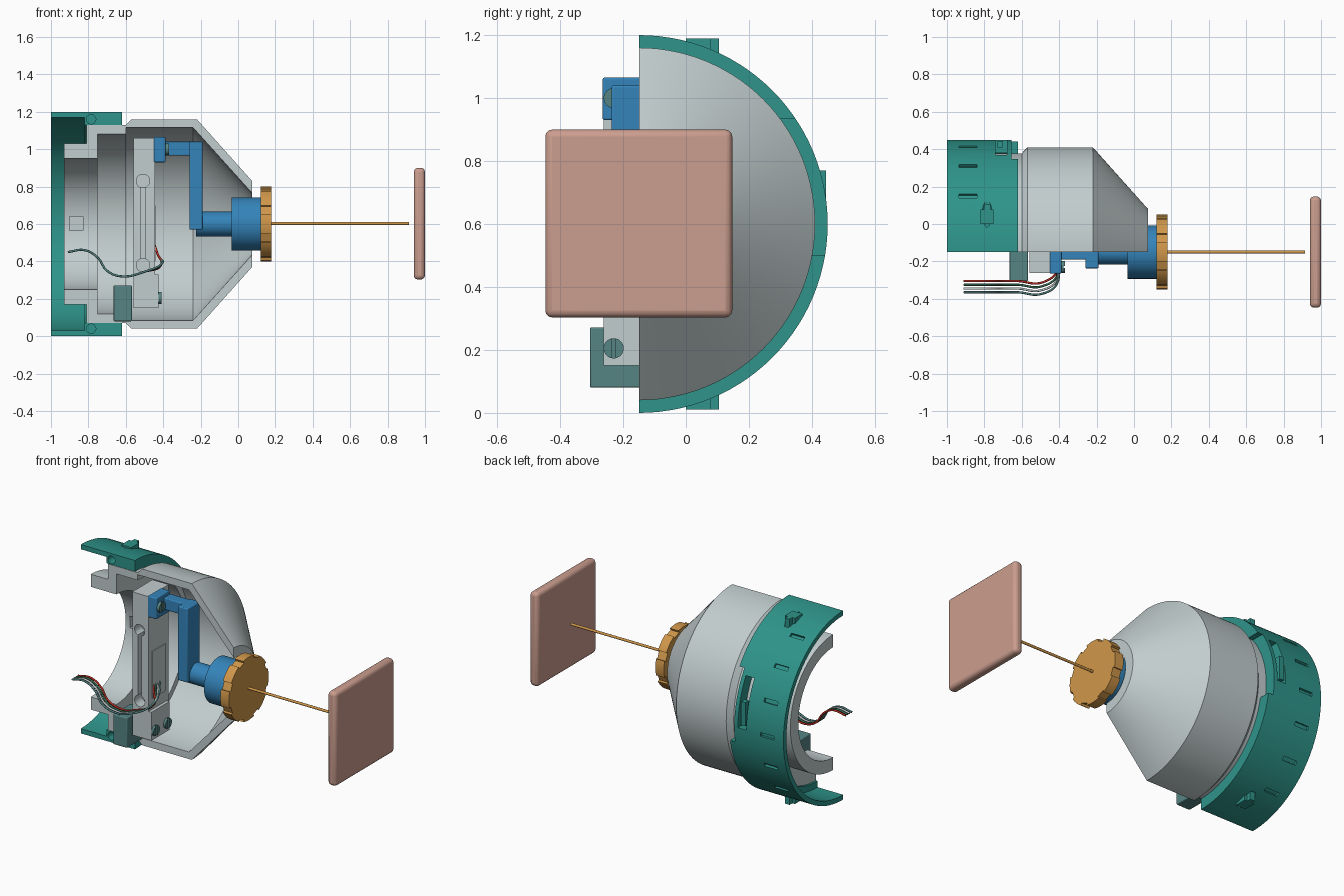
import bpy, bmesh, math
from mathutils import Matrix, Vector

cube = bpy.data.objects.get("Cube")
if cube:
    bpy.data.objects.remove(cube, do_unlink=True)

AXIS = Vector((0, -0.15, 0.6))   # shared centre line, running along x
built = []


def material(name, rgb):
    lin = [((c / 255 + 0.055) / 1.055) ** 2.4 for c in rgb] + [1]
    m = bpy.data.materials.new(name)
    m.use_nodes = True
    m.diffuse_color = lin
    m.node_tree.nodes["Principled BSDF"].inputs["Base Color"].default_value = lin
    return m


TEAL = material("teal", (46, 148, 138))
GRAY = material("light gray", (194, 205, 206))
BLUE = material("blue", (52, 132, 186))
ORANGE = material("orange", (208, 151, 74))
PINK = material("dusty pink", (203, 157, 142))
SLATE = material("slate green", (86, 132, 132))
RED = material("red", (190, 45, 35))
GREEN = material("dark green", (55, 110, 85))


def finish(name, bm, mat, bevel=0):
    bmesh.ops.recalc_face_normals(bm, faces=bm.faces)
    mesh = bpy.data.meshes.new(name)
    bm.to_mesh(mesh)
    bm.free()
    ob = bpy.data.objects.new(name, mesh)
    bpy.context.collection.objects.link(ob)
    if mat:
        mesh.materials.append(mat)
        built.append(ob)
    if bevel:
        mod = ob.modifiers.new("Bevel", 'BEVEL')
        mod.width, mod.segments = bevel, 3
    return ob


def add_box(bm, x, y, z, turn=None):
    """Box from (min, max) pairs, optionally moved by a matrix."""
    m = Matrix.Translation([(a + b) / 2 for a, b in (x, y, z)])
    m = m @ Matrix.Diagonal([b - a for a, b in (x, y, z)] + [1])
    bmesh.ops.create_cube(bm, size=1, matrix=turn @ m if turn else m)


def box(name, x, y, z, mat, bevel=0):
    bm = bmesh.new()
    add_box(bm, x, y, z)
    return finish(name, bm, mat, bevel)


def add_rod(bm, centre, r, length, axis='X', seg=32):
    turn = Matrix.Rotation(math.pi / 2, 4, 'Y' if axis == 'X' else 'X')
    bmesh.ops.create_cone(bm, cap_ends=True, segments=seg, radius1=r, radius2=r,
                          depth=length, matrix=Matrix.Translation(centre) @ turn)


def rod(name, x, r, mat, y=-0.15, z=0.6, seg=48):
    bm = bmesh.new()
    add_rod(bm, ((x[0] + x[1]) / 2, y, z), r, x[1] - x[0], seg=seg)
    return finish(name, bm, mat)


def half_shell(name, profile, mat, steps=56):
    """Sweep a closed (x, radius) profile half way round the centre line."""
    bm = bmesh.new()
    rings = []
    for i in range(steps + 1):
        a = math.pi * i / steps
        rings.append([bm.verts.new(AXIS + Vector((x, r * math.sin(a), r * math.cos(a))))
                      for x, r in profile])
    n = len(profile)
    for p, q in zip(rings, rings[1:]):
        for j in range(n):
            k = (j + 1) % n
            bm.faces.new((p[j], p[k], q[k], q[j]))
    bm.faces.new(rings[0])
    bm.faces.new(rings[-1])
    return finish(name, bm, mat)


def cut(ob, cutter_bm):
    cutter = finish("cutter", cutter_bm, None)
    cutter.hide_render = True
    mod = ob.modifiers.new("Cut", 'BOOLEAN')
    mod.operation, mod.solver, mod.object = 'DIFFERENCE', 'EXACT', cutter
    bpy.context.view_layer.objects.active = ob
    bpy.ops.object.modifier_apply(modifier=mod.name)
    bpy.data.objects.remove(cutter, do_unlink=True)


def around(angle):
    return Matrix.Translation(AXIS) @ Matrix.Rotation(-math.radians(angle), 4, 'X')


# Cutaway housing with conical nose
housing = half_shell("housing", [
    (-.93, .35), (-.93, .43), (-.81, .43), (-.81, .528), (-.6, .528), (-.57, .56),
    (-.22, .56), (.075, .23), (.075, .165), (-.24, .515), (-.6, .515), (-.6, .48),
    (-.75, .48), (-.75, .35)], GRAY)
holes = bmesh.new()
add_box(holes, (-.9, -.83), (.15, .24), (.565, .64))
cut(housing, holes)

# Outer locking collar with grip slots, pin holes and a latch window
collar = half_shell("collar", [(-1, .57), (-1, .6), (-.62, .6), (-.62, .53),
                               (-.82, .53), (-.82, .57)], TEAL)
holes = bmesh.new()
for angle in range(30, 151, 20):
    add_box(holes, (-.935, -.84), (-.012, .012), (.585, .65), around(angle))
for z in (.04, 1.16):
    add_rod(holes, (-.785, .1, z), .025, .7, axis='Y')
add_box(holes, (-.655, -.6), (.2, .6), (.5, .935))
add_box(holes, (-.74, -.68), (.3, .6), (.6, .9))
cut(collar, holes)
bm = bmesh.new()
add_box(bm, (-.73, -.70), (.41, .445), (.62, .77))
finish("latch_bar", bm, TEAL)

# Index clips above and below the collar
for side, label in ((1, "upper"), (-1, "lower")):
    bm = bmesh.new()
    for x, y in (((-.82, -.75), (0, .078)), ((-.802, -.768), (.07, .105))):
        z = sorted((.6 + side * .52, .6 + side * .59))
        add_box(bm, x, y, z)
    finish(label + "_clip", bm, TEAL)

# Measuring bracket with a dogbone slot
bracket = box("bracket", (-.56, -.445), (-.262, -.06), (.15, 1.06), GRAY)
holes = bmesh.new()
for z in (.38, .83):
    add_rod(holes, (-.508, -.25, z), .036, .12, axis='Y')
cut(bracket, holes)
holes = bmesh.new()
add_box(holes, (-.521, -.495), (-.3, -.2), (.38, .83))
cut(bracket, holes)
box("bracket_foot", (-.5, -.425), (-.262, -.08), (.15, .33), GRAY)
box("sensor_pad", (-.46, -.44), (-.23, -.1), (.4, .7), GRAY)
box("mount_block", (-.665, -.567), (-.305, -.13), (.08, .272), SLATE, .006)

# Slotted screws
for label, x, y, z in (("lower", -.425, -.23, .205), ("rear", -.425, -.11, .205),
                       ("upper", -.385, -.23, 1.0)):
    bm = bmesh.new()
    add_rod(bm, (x, y, z), .032, .03)
    screw = finish(label + "_screw", bm, SLATE)
    holes = bmesh.new()
    add_box(holes, (x + .007, x + .03), (y - .006, y + .006), (z - .05, z + .05))
    cut(screw, holes)

# Blue lever and drive shaft
box("lever_clamp", (-.45, -.388), (-.265, -.13), (.93, 1.065), BLUE, .006)
box("lever_arm", (-.4, -.19), (-.19, -.12), (.965, 1.04), BLUE, .006)
box("lever_drop", (-.26, -.19), (-.237, -.11), (.57, 1.04), BLUE, .006)
rod("drive_shaft", (-.225, -.03), .066, BLUE)
rod("drive_hub", (-.035, .125), .143, BLUE)

# Scalloped knob
knob = rod("knob", (.12, .18), .2, ORANGE, seg=64)
holes = bmesh.new()
for i in range(8):
    add_box(holes, (.1, .2), (-.025, .025), (.185, .23), around(i * 45 + 22.5))
cut(knob, holes)

# Needle and target plate
rod("needle", (.17, .913), .008, ORANGE, z=.603, seg=16)
box("target_plate", (.94, 1.0), (-.447, .147), (.303, .9), PINK, .022)

# Ribbon of four wires
for i, (label, mat) in enumerate((("red", RED), ("green", GREEN),
                                  ("pale", GRAY), ("slate", SLATE))):
    y = -.305 - i * .02
    path = [(-.91, y, .45), (-.82, y, .46), (-.75, y, .42), (-.7, y, .35), (-.62, y, .32),
            (-.5, y - .01, .345), (-.41, y + .05, .385), (-.43, -.23 + i * .02, .44),
            (-.45, -.21 + i * .02, .5)]
    curve = bpy.data.curves.new(label + "_wire", 'CURVE')
    curve.dimensions = '3D'
    curve.bevel_depth, curve.bevel_resolution = .006, 2
    curve.use_fill_caps = True
    spline = curve.splines.new('BEZIER')
    spline.bezier_points.add(len(path) - 1)
    for point, co in zip(spline.bezier_points, path):
        point.co = co
        point.handle_left_type = point.handle_right_type = 'AUTO'
    curve.materials.append(mat)
    bpy.context.collection.objects.link(bpy.data.objects.new(label + "_wire", curve))

# Smooth rounded faces and keep corners sharp
bpy.ops.object.select_all(action='DESELECT')
for ob in built:
    ob.select_set(True)
bpy.context.view_layer.objects.active = built[0]
bpy.ops.object.shade_smooth_by_angle(angle=math.radians(25))
